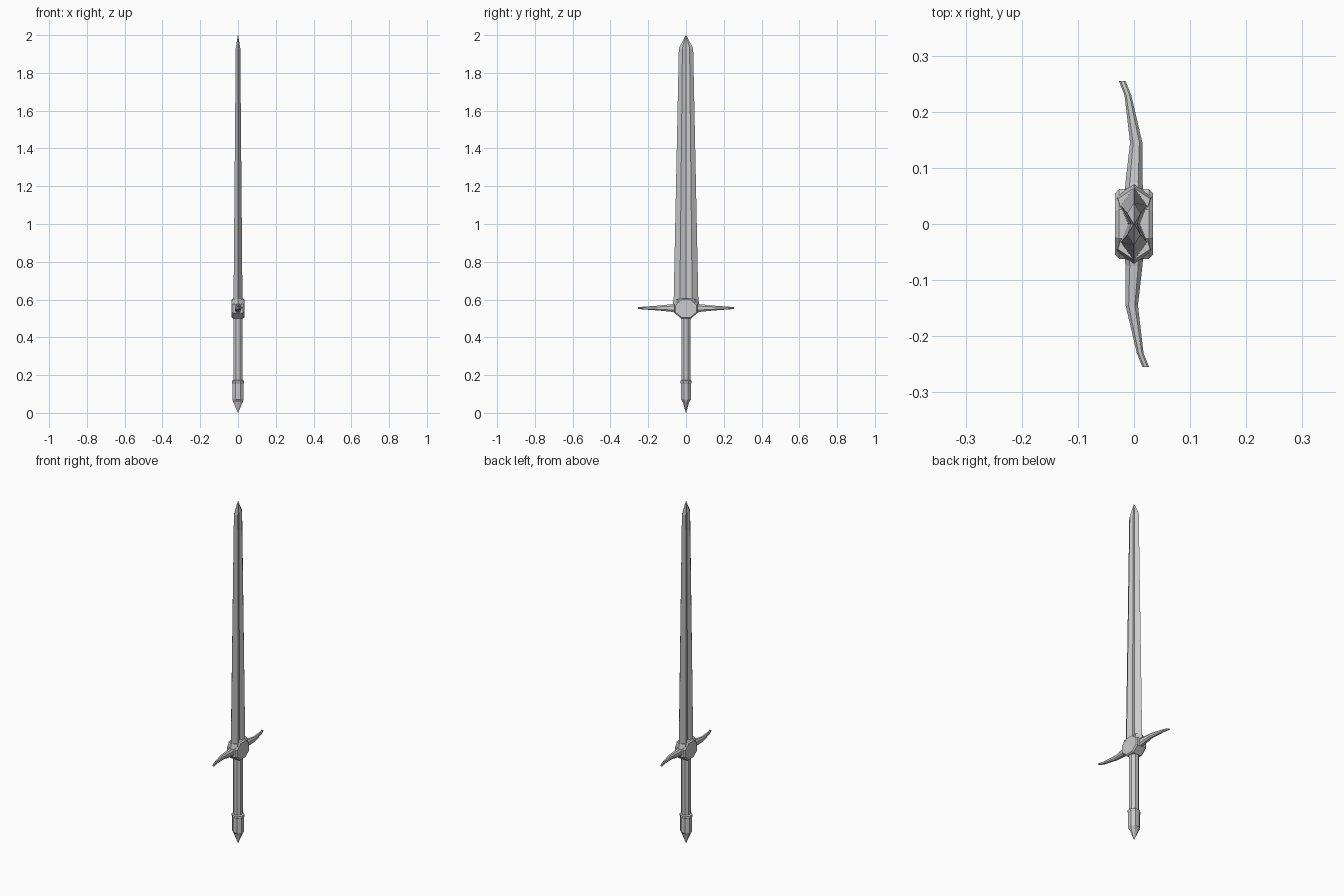
import bpy, bmesh, math
from mathutils import Vector

if "Cube" in bpy.data.objects:
    bpy.data.objects.remove(bpy.data.objects["Cube"])


def loft(name, rings):
    """Skin a list of equal-length point rings and cap both ends."""
    bm = bmesh.new()
    rows = [[bm.verts.new(p) for p in ring] for ring in rings]
    n = len(rows[0])
    for a, b in zip(rows, rows[1:]):
        for i in range(n):
            j = (i + 1) % n
            bm.faces.new((a[i], a[j], b[j], b[i]))
    bm.faces.new(rows[0][::-1])
    bm.faces.new(rows[-1])
    bmesh.ops.remove_doubles(bm, verts=bm.verts, dist=0.00005)
    bmesh.ops.recalc_face_normals(bm, faces=bm.faces)
    mesh = bpy.data.meshes.new(name)
    bm.to_mesh(mesh)
    bm.free()
    ob = bpy.data.objects.new(name, mesh)
    bpy.context.collection.objects.link(ob)
    return ob


def octagon(z, rx, ry):
    """Eight-sided ring with flats facing the axes."""
    k = 1 / math.cos(math.pi / 8)
    return [Vector((rx * k * math.cos((i + .5) * math.pi / 4),
                    ry * k * math.sin((i + .5) * math.pi / 4), z)) for i in range(8)]


def blade_section(z, w, t, ridge=0.5, valley=0.45):
    """Sharp edges at +-w, twin ridges and a central hollow on each face."""
    return [Vector(p) for p in (
        (0, w, z), (-t, w * ridge, z), (-t * valley, 0, z), (-t, -w * ridge, z),
        (0, -w, z), (t, -w * ridge, z), (t * valley, 0, z), (t, w * ridge, z))]


# Blade
loft("blade", [blade_section(0.56, 0.066, 0.024),
               blade_section(1.93, 0.038, 0.012),
               blade_section(2.0, 0.0008, 0.0008)])

# Collar wrapping the foot of the blade
loft("blade_collar", [blade_section(0.535, 0.066, 0.030, 0.7, 0.7),
                      blade_section(0.57, 0.072, 0.032, 0.7, 0.6),
                      blade_section(0.603, 0.064, 0.029, 0.7, 0.5)])


# Octagonal guard boss with bevelled faces, lofted along x
def boss_ring(x, ry, rz):
    return [Vector((x, p.x, 0.552 + p.y)) for p in octagon(0, ry, rz)]


loft("guard_boss", [boss_ring(-0.034, 0.055, 0.047), boss_ring(-0.027, 0.062, 0.053),
                    boss_ring(0.027, 0.062, 0.053), boss_ring(0.034, 0.055, 0.047)])

# Guard arms: y, x min, x max, half height; second arm is turned half a circle
stations = [(0.05, -0.017, 0.018, 0.026), (0.075, -0.015, 0.015, 0.020),
            (0.145, -0.007, 0.015, 0.013), (0.23, -0.017, -0.005, 0.007),
            (0.255, -0.027, -0.015, 0.004)]
for label, s in (("left", 1), ("right", -1)):
    rings = []
    for y, x0, x1, h in stations:
        b = (x1 - x0) * 0.25
        section = [(x0, -h / 2), (x0 + b, -h), (x1 - b, -h), (x1, -h / 2),
                   (x1, h / 2), (x1 - b, h), (x0 + b, h), (x0, h / 2)]
        rings.append([Vector((s * x, s * y, 0.555 + z)) for x, z in section])
    loft("guard_arm_" + label, rings)

# Grip
loft("grip", [octagon(0.15, 0.024, 0.024), octagon(0.515, 0.024, 0.024)])

# Pommel with a raised rim and a pointed end
loft("pommel", [octagon(0.0, 0.0006, 0.0006), octagon(0.058, 0.025, 0.017),
                octagon(0.07, 0.030, 0.027), octagon(0.155, 0.030, 0.027),
                octagon(0.16, 0.033, 0.030), octagon(0.17, 0.033, 0.030),
                octagon(0.174, 0.025, 0.025)])
